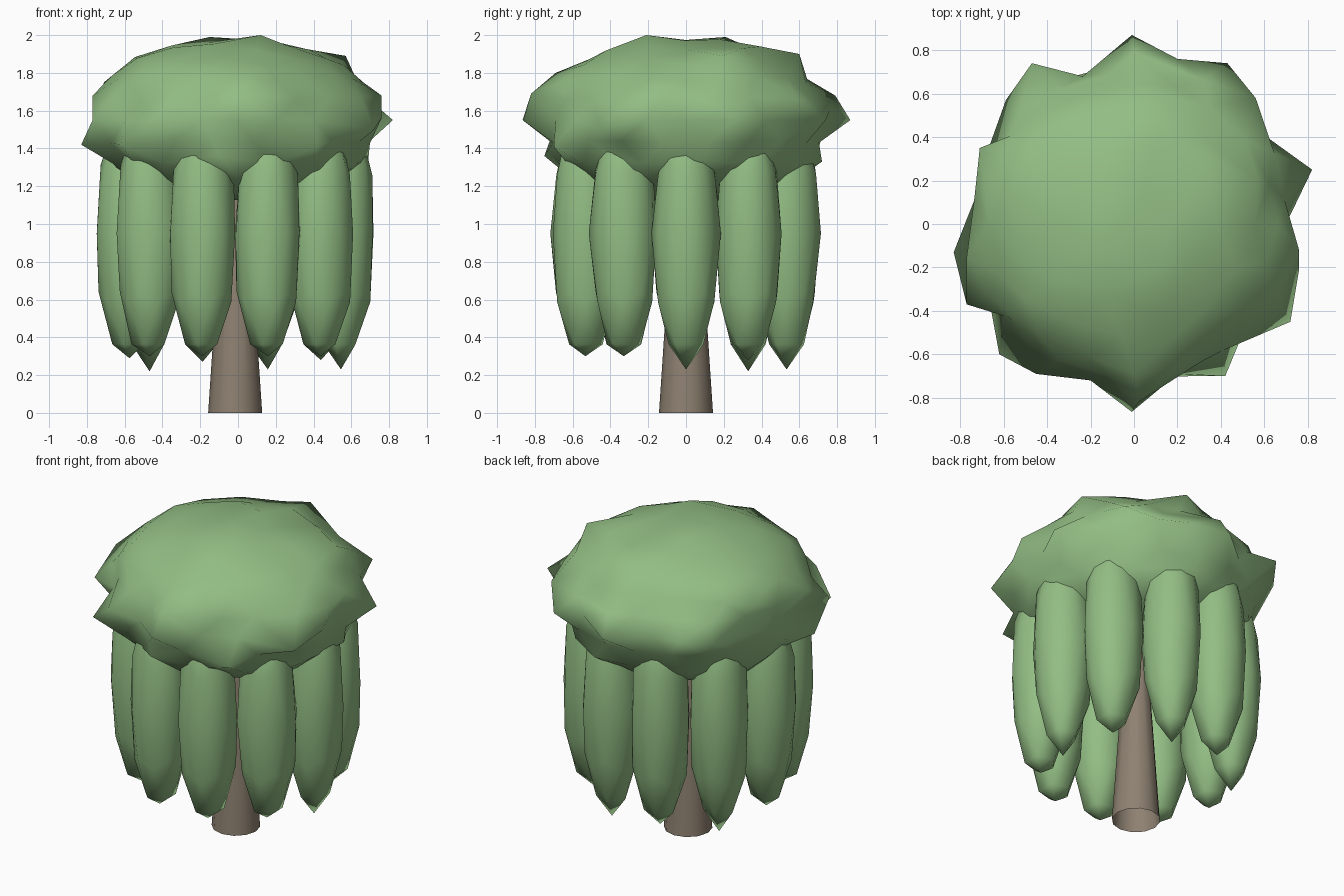
import bpy, bmesh, math, random
from mathutils import Vector

if "Cube" in bpy.data.objects:
    bpy.data.objects.remove(bpy.data.objects["Cube"])
random.seed(4)


def material(name, rgb):
    m = bpy.data.materials.new(name)
    m.diffuse_color = (*rgb, 1)
    m.use_nodes = True
    m.node_tree.nodes["Principled BSDF"].inputs["Base Color"].default_value = m.diffuse_color
    return m


LEAF = material("leaf green", (0.29, 0.51, 0.23))
BARK = material("bark brown", (0.27, 0.22, 0.165))
CX = -0.015


def finish(name, bm, mat):
    me = bpy.data.meshes.new(name)
    bm.normal_update()
    bm.to_mesh(me)
    bm.free()
    me.materials.append(mat)
    for p in me.polygons:
        p.use_smooth = True
    ob = bpy.data.objects.new(name, me)
    bpy.context.collection.objects.link(ob)
    return ob


# trunk: open tapered tube
bm = bmesh.new()
bmesh.ops.create_cone(bm, cap_ends=False, segments=12, radius1=0.143, radius2=0.05, depth=1.4)
bmesh.ops.translate(bm, vec=(CX, 0, 0.7), verts=bm.verts)
finish("trunk", bm, BARK)

# canopy: flattened ball, with the lumps that show on the outline pulled out
LUMPS = [(-0.01, 0.87, 1.55), (0.82, 0.25, 1.55), (-0.01, -0.865, 1.55), (-0.83, -0.13, 1.42),
         (0.76, -0.21, 1.56), (0.76, -0.12, 1.68), (0.43, 0.74, 1.55), (0.2, 0.76, 1.6),
         (0.56, 0.58, 1.66), (0.72, -0.45, 1.5), (0.42, -0.70, 1.41), (0.2, -0.69, 1.55),
         (-0.2, -0.72, 1.55), (-0.45, -0.69, 1.55), (-0.62, -0.6, 1.42), (-0.77, -0.37, 1.55),
         (-0.77, -0.15, 1.68), (-0.71, 0.11, 1.55), (-0.71, 0.35, 1.75), (-0.59, 0.57, 1.55),
         (-0.47, 0.74, 1.6), (0.0, -0.69, 1.8), (0.12, -0.21, 2.0), (-0.15, 0.21, 1.99),
         (0.34, 0.3, 1.93), (0.57, 0.2, 1.89), (-0.41, 0.2, 1.91), (0.02, -0.82, 1.69),
         (0.0, 0.79, 1.68), (0.1, -0.42, 1.92), (0.1, 0.6, 1.9), (-0.1, -0.75, 1.36),
         (0.15, 0.72, 1.33), (0.69, 0.1, 1.34)]
MID, RAD = Vector((CX, 0, 1.55)), Vector((0.735, 0.735, 0.43))
POWER = 2.3
bm = bmesh.new()
bmesh.ops.create_icosphere(bm, subdivisions=3, radius=1)
free = list(bm.verts)
moves = []
for lump in LUMPS:
    d = Vector(lump) - MID
    d = Vector((d.x / RAD.x, d.y / RAD.y, d.z / RAD.z)).normalized()
    v = max(free, key=lambda w: w.co.dot(d))
    free.remove(v)
    moves.append((v, Vector(lump)))
for v in free:
    rho = math.hypot(v.co.x, v.co.y)
    power = POWER if v.co.z > 0 else 2.6
    full = (rho ** power + abs(v.co.z) ** power) ** (-1 / power)
    v.co = MID + v.co * RAD * full * random.uniform(0.97, 1.03)
for v, co in moves:
    v.co = co
finish("canopy", bm, LEAF)

# ring of ten hanging leaf strands, each a long pod with a pointed tip
TIPS = [0.23, 0.28, 0.23, 0.27, 0.22, 0.29, 0.30, 0.30, 0.30, 0.30]
for k, tip in enumerate(TIPS):
    a = math.radians(36 * k)
    mid = Vector((CX + 0.56 * math.cos(a), 0.56 * math.sin(a), 0.95))
    bm = bmesh.new()
    bmesh.ops.create_icosphere(bm, subdivisions=2, radius=1)
    low = min(bm.verts, key=lambda v: v.co.z)
    for v in bm.verts:
        j = random.uniform(0.97, 1.05)
        v.co = mid + Vector((v.co.x * 0.177 * j, v.co.y * 0.177 * j, v.co.z * 0.69))
    low.co.z = tip
    finish(f"hanging_strand_{k + 1}", bm, LEAF)
